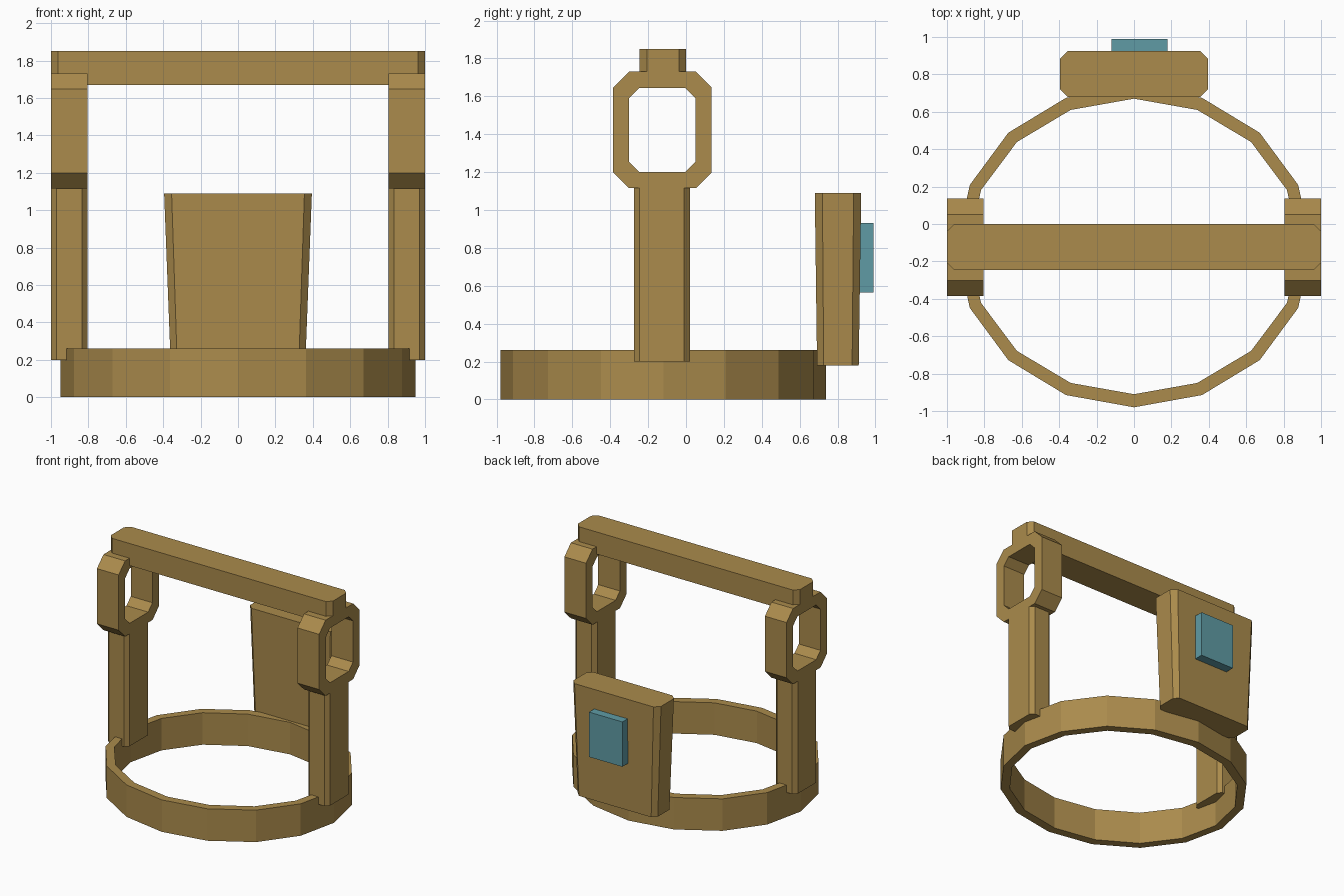
import bpy, bmesh, math

if "Cube" in bpy.data.objects:
    bpy.data.objects.remove(bpy.data.objects["Cube"])


def material(name, rgb):
    m = bpy.data.materials.new(name)
    m.diffuse_color = (*rgb, 1.0)
    m.use_nodes = True
    m.node_tree.nodes["Principled BSDF"].inputs["Base Color"].default_value = m.diffuse_color
    return m


BROWN = material("tan_brown", (0.405, 0.258, 0.072))
TEAL = material("teal", (0.115, 0.33, 0.375))


def make(name, bm, mat):
    bmesh.ops.recalc_face_normals(bm, faces=bm.faces[:])
    me = bpy.data.meshes.new(name)
    bm.to_mesh(me)
    bm.free()
    me.materials.append(mat)
    ob = bpy.data.objects.new(name, me)
    bpy.context.collection.objects.link(ob)
    return ob


def chamfered(u0, u1, v0, v1, c):
    """Rectangle outline with its four corners cut by c."""
    return [(u0 + c, v0), (u1 - c, v0), (u1, v0 + c), (u1, v1 - c),
            (u1 - c, v1), (u0 + c, v1), (u0, v1 - c), (u0, v0 + c)]


def loft(name, low, high, mat):
    """Solid between two matching 3D outlines."""
    bm = bmesh.new()
    a = [bm.verts.new(p) for p in low]
    b = [bm.verts.new(p) for p in high]
    n = len(a)
    for i in range(n):
        j = (i + 1) % n
        bm.faces.new((a[i], a[j], b[j], b[i]))
    bm.faces.new(a[::-1])
    bm.faces.new(b)
    return make(name, bm, mat)


def prism(name, outline, z0, z1, mat):
    return loft(name, [(x, y, z0) for x, y in outline],
                [(x, y, z1) for x, y in outline], mat)


def frame(name, outer, inner, place, d0, d1, mat):
    """Hollow frame: two outlines swept from depth d0 to d1."""
    bm = bmesh.new()
    loops = [[bm.verts.new(place(u, v, d)) for u, v in o]
             for o, d in ((outer, d0), (outer, d1), (inner, d1), (inner, d0))]
    n = len(outer)
    for k in range(4):
        p, q = loops[k], loops[(k + 1) % 4]
        for i in range(n):
            j = (i + 1) % n
            bm.faces.new((p[i], p[j], q[j], q[i]))
    return make(name, bm, mat)


def ellipse(rx, ry, cy, n=16):
    return [(rx * math.sin(math.tau * i / n), cy - ry * math.cos(math.tau * i / n))
            for i in range(n)]


# Base band
frame("base_band", ellipse(0.95, 0.86, -0.12), ellipse(0.885, 0.79, -0.12),
      lambda u, v, d: (u, v, d), 0.0, 0.26, BROWN)

# Side posts and the octagonal loops on top of them
for side, x0, x1 in (("left", -1.0, -0.805), ("right", 0.805, 1.0)):
    prism(side + "_post", chamfered(x0, x1, -0.275, 0.02, 0.03), 0.2, 1.15, BROWN)
    frame(side + "_loop", chamfered(-0.385, 0.135, 1.115, 1.73, 0.083),
          chamfered(-0.3, 0.05, 1.2, 1.645, 0.055),
          lambda u, v, d: (d, u, v), x0, x1, BROWN)

# Top bar across the loops
prism("top_bar", chamfered(-1.0, 1.0, -0.245, 0.0, 0.038), 1.67, 1.85, BROWN)

# Tapered back panel with its coloured plate
loft("back_panel",
     [(x, y, 0.18) for x, y in chamfered(-0.36, 0.36, 0.692, 0.912, 0.035)],
     [(x, y, 1.09) for x, y in chamfered(-0.395, 0.395, 0.68, 0.925, 0.04)], BROWN)
prism("back_plate", [(-0.12, 0.9), (0.18, 0.9), (0.18, 0.99), (-0.12, 0.99)],
      0.565, 0.93, TEAL)
